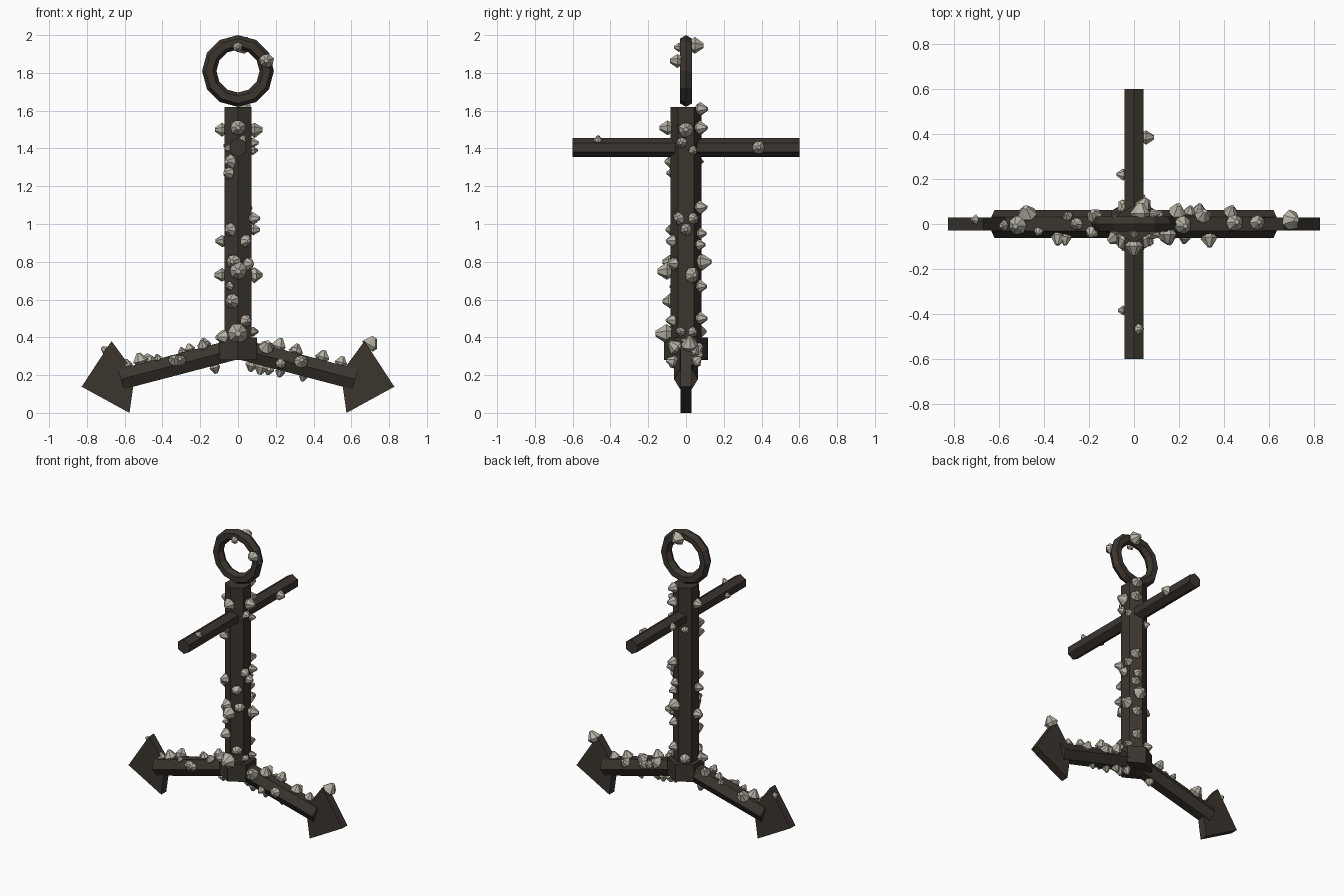
import bpy, bmesh, random
from math import sin, cos, pi, radians
from mathutils import Vector as V

if "Cube" in bpy.data.objects:
    bpy.data.objects.remove(bpy.data.objects["Cube"])

random.seed(4)


def material(name, col):
    m = bpy.data.materials.new(name)
    m.diffuse_color = (*col, 1)
    m.use_nodes = True
    m.node_tree.nodes["Principled BSDF"].inputs["Base Color"].default_value = m.diffuse_color
    return m


IRON = material("dark_iron", (0.045, 0.036, 0.028))
SHELL = material("pale_shell", (0.47, 0.44, 0.37))


def finish(name, bm, mat):
    bmesh.ops.recalc_face_normals(bm, faces=bm.faces)
    me = bpy.data.meshes.new(name)
    bm.to_mesh(me)
    bm.free()
    me.materials.append(mat)
    ob = bpy.data.objects.new(name, me)
    bpy.context.collection.objects.link(ob)
    return ob


def loft(bm, origin, axis, ref, rings, sides, jitter=0):
    """Stack of capped rings (distance, radius); a corner points along ref."""
    axis = axis.normalized()
    u = (ref - axis * ref.dot(axis)).normalized()
    w = axis.cross(u)
    loops = []
    for d, r in rings:
        loop = []
        for i in range(sides):
            a = 2 * pi * i / sides
            k = r * (1 + random.uniform(-jitter, jitter))
            loop.append(bm.verts.new(origin + axis * d + (u * cos(a) + w * sin(a)) * k))
        loops.append(loop)
    for a, b in zip(loops, loops[1:]):
        for i in range(sides):
            j = (i + 1) % sides
            bm.faces.new((a[i], a[j], b[j], b[i]))
    bm.faces.new(loops[0])
    bm.faces.new(loops[-1])


def hex_bar(name, p, q, r, ref):
    bm = bmesh.new()
    p, q = V(p), V(q)
    loft(bm, p, q - p, V(ref), [(0, r), ((q - p).length, r)], 6)
    return finish(name, bm, IRON)


# Shank, crown, stock
hex_bar("shank", (0, 0, 0.3), (0, 0, 1.62), 0.083, (0, 1, 0))
hex_bar("crown", (0, 0, 0.28), (0, 0, 0.40), 0.117, (0, 1, 0))
hex_bar("stock", (0, -0.6, 1.405), (0, 0.6, 1.405), 0.05, (0, 0, 1))

# Ring
bm = bmesh.new()
N, M = 12, 6
grid = []
for i in range(N):
    a = 2 * pi * i / N
    row = []
    for j in range(M):
        b = 2 * pi * j / M
        rad = 0.152 + 0.038 * cos(b)
        row.append(bm.verts.new((rad * sin(a), 0.038 * sin(b), 1.81 + rad * cos(a))))
    grid.append(row)
for i in range(N):
    for j in range(M):
        k, l = (i + 1) % N, (j + 1) % M
        bm.faces.new((grid[i][j], grid[k][j], grid[k][l], grid[i][l]))
finish("ring", bm, IRON)

# Arms and flukes on both sides
ROOT, TIP = V((0, 0, 0.34)), V((0.62, 0, 0.178))
for s, side in ((-1, "left"), (1, "right")):
    hex_bar("arm_" + side, ROOT, (s * TIP.x, 0, TIP.z), 0.063, (0, 1, 0))
    bm = bmesh.new()
    u, n, c = V((0.97, 0, -0.243)), V((0.243, 0, 0.97)), V((0.622, 0, 0.19))
    pts = [c + u * 0.212, c + n * 0.196, c - u * 0.08, c - n * 0.196]
    f = bm.faces.new([bm.verts.new((s * p.x, -0.028, p.z)) for p in pts])
    ext = bmesh.ops.extrude_face_region(bm, geom=[f])
    for v in ext["geom"]:
        if isinstance(v, bmesh.types.BMVert):
            v.co.y = 0.028
    finish("fluke_" + side, bm, IRON)


def barnacle(bm, p, d, r):
    ref = V((0.31, 0.52, 0.79))
    loft(bm, p - d * 0.006, d, ref,
         [(0, r * 0.65), (r * 0.5, r), (r * 1.55, r * 0.28)], 7, 0.1)


def hex_dist(a, r):
    """Distance to a hexagon's surface, corners at 30, 90, ... degrees."""
    return r * cos(pi / 6) / cos(radians((a + 30) % 60 - 30))


# Barnacles on the shank: angle from +x, height, radius
bm = bmesh.new()
for a, z, r in [
        (65, 1.61, .038), (60, 1.51, .04), (0, 1.5, .042), (180, 1.5, .036), (270, 1.51, .04),
        (345, 1.43, .028), (25, 1.39, .026), (240, 1.33, .038), (235, 1.27, .035), (120, 1.33, .025),
        (60, 1.09, .038), (335, 1.03, .034), (25, 1.03, .032), (0, .97, .032), (240, .97, .035),
        (190, .91, .034), (300, .91, .034), (70, .95, .03), (60, .89, .032), (255, .8, .038),
        (310, .79, .036), (75, .8, .045), (180, .73, .038), (270, .75, .048), (20, .73, .042),
        (235, .67, .024), (65, .67, .034), (250, .59, .04), (300, .49, .034), (65, .5, .036),
        (270, .42, .055), (215, .4, .042), (340, .43, .026), (25, .43, .028), (120, .43, .035)]:
    d = V((cos(radians(a)), sin(radians(a)), 0))
    barnacle(bm, d * hex_dist(a, 0.083) + V((0, 0, z)), d, r)
finish("shank_barnacles", bm, SHELL)

# Barnacles on the arms: x, angle (0 back, 90 top, 180 front), radius
bm = bmesh.new()
for x, a, r in [
        (-.57, 95, .03), (-.5, 95, .04), (-.46, 50, .042), (-.41, 120, .022), (-.33, 155, .034),
        (-.3, 165, .03), (-.28, 60, .024), (-.24, 90, .028), (-.17, 120, .03), (-.16, 60, .036),
        (-.14, 275, .032), (.53, 85, .034), (.43, 85, .038), (.42, 40, .034), (.33, 165, .036),
        (.29, 60, .038), (.28, 30, .034), (.24, 30, .028), (.2, 95, .04), (.18, 40, .04),
        (.14, 140, .042), (.09, 280, .034), (.14, 270, .036), (.18, 285, .03), (.24, 265, .028),
        (.36, 270, .022), (.23, 200, .028)]:
    s = 1 if x > 0 else -1
    up = V((s * 0.253, 0, 0.967))
    d = V((0, 1, 0)) * cos(radians(a)) + up * sin(radians(a))
    p = ROOT.lerp(V((s * TIP.x, 0, TIP.z)), abs(x) / TIP.x)
    barnacle(bm, p + d * hex_dist(a + 30, 0.063), d, r)
finish("arm_barnacles", bm, SHELL)

# Barnacles on stock, ring and flukes: position, direction, radius
bm = bmesh.new()
for p, d, r in [
        ((.043, .385, 1.405), (1, 0, 0), .034), ((.02, -.465, 1.44), (.5, 0, .87), .024),
        ((-.043, .22, 1.41), (-1, 0, .2), .026), ((-.043, -.385, 1.4), (-1, 0, 0), .022),
        ((.03, .03, 1.945), (0, 1, 0), .045), ((0, -.03, 1.935), (0, -1, 0), .025),
        ((.15, -.033, 1.865), (0, -1, 0), .038), ((.69, .02, .345), (.5, 0, .87), .046),
        ((-.7, .02, .33), (-.83, 0, .55), .022)]:
    barnacle(bm, V(p), V(d).normalized(), r)
finish("scattered_barnacles", bm, SHELL)
